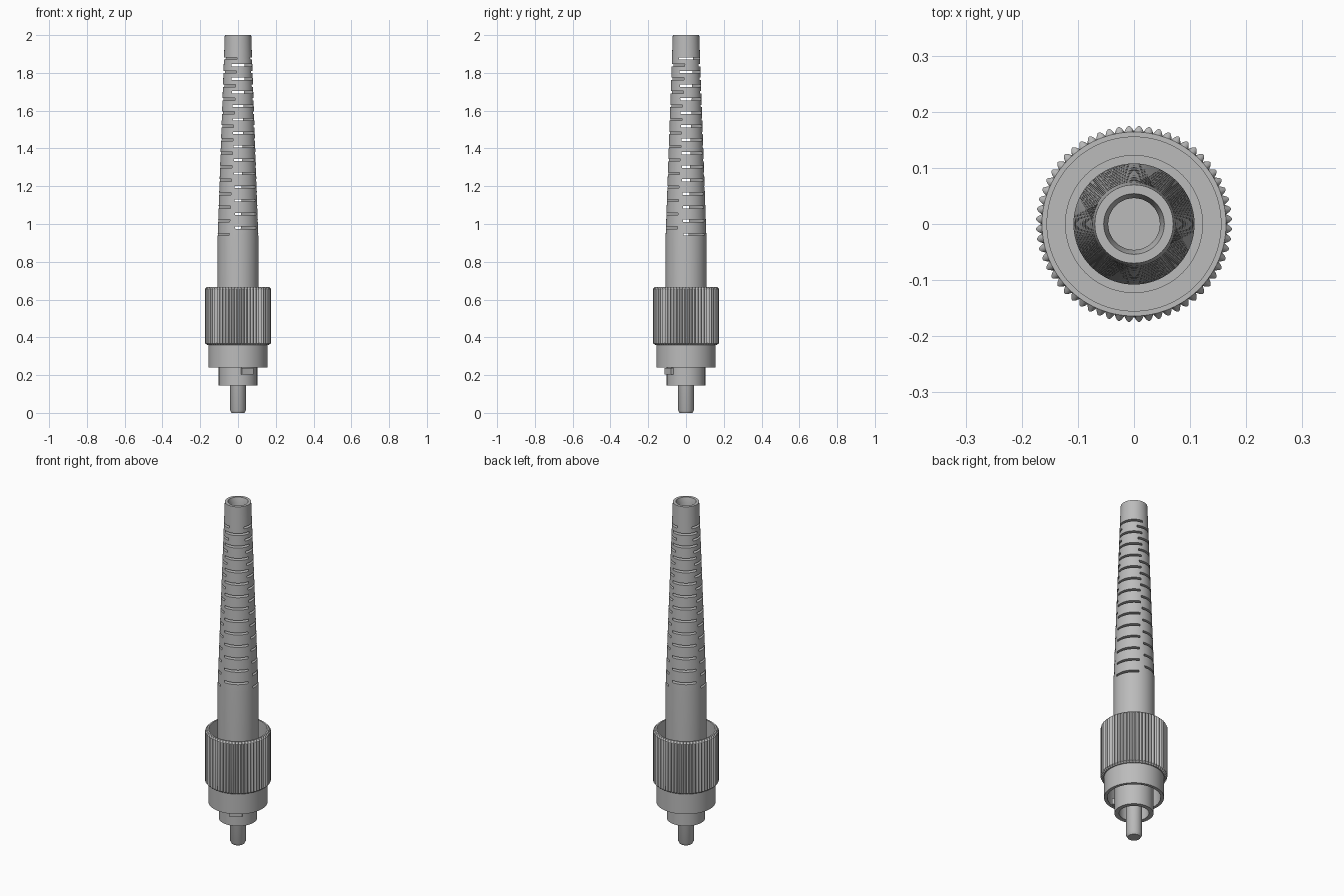
import bpy
import bmesh
import math
from mathutils import Matrix

cube = bpy.data.objects.get("Cube")
if cube:
    bpy.data.objects.remove(cube, do_unlink=True)

grey = bpy.data.materials.new("satin grey")
grey.use_nodes = True
grey.diffuse_color = (0.5, 0.5, 0.5, 1)
grey.node_tree.nodes["Principled BSDF"].inputs["Base Color"].default_value = (0.5, 0.5, 0.5, 1)

KEY_TURN = math.radians(28.5)


def make_object(name, bm, smooth=True):
    bmesh.ops.recalc_face_normals(bm, faces=bm.faces)
    mesh = bpy.data.meshes.new(name)
    bm.to_mesh(mesh)
    bm.free()
    mesh.materials.append(grey)
    obj = bpy.data.objects.new(name, mesh)
    bpy.context.collection.objects.link(obj)
    if smooth:
        shade(obj)
    return obj


def shade(obj):
    bpy.ops.object.select_all(action='DESELECT')
    obj.select_set(True)
    bpy.context.view_layer.objects.active = obj
    bpy.ops.object.shade_smooth_by_angle(angle=math.radians(30))


def lathe(name, profile, segments=72, teeth=0, smooth=True):
    """Revolve a closed (radius, height, tooth depth) profile around z."""
    bm = bmesh.new()
    rings = []
    for s in range(segments):
        a = 2 * math.pi * s / segments
        ridge = abs(math.sin(teeth * a / 2))
        ring = []
        for r, z, *depth in profile:
            radius = r + (depth[0] * ridge if depth else 0)
            ring.append(bm.verts.new((radius * math.cos(a), radius * math.sin(a), z)))
        rings.append(ring)
    count = len(profile)
    for s in range(segments):
        a, b = rings[s], rings[(s + 1) % segments]
        for i in range(count):
            j = (i + 1) % count
            bm.faces.new((a[i], b[i], b[j], a[j]))
    # Points on the axis collapse into poles
    bmesh.ops.remove_doubles(bm, verts=bm.verts, dist=1e-5)
    return make_object(name, bm, smooth)


def add_box(bm, size, location, turn):
    matrix = (Matrix.Rotation(turn, 4, 'Z') @ Matrix.Translation(location)
              @ Matrix.Diagonal((*size, 1)))
    bmesh.ops.create_cube(bm, size=1, matrix=matrix)


# Tapered strain relief boot with a deep bore
boot = lathe("strain_relief_boot", [
    (0, 0.48), (0.108, 0.48), (0.108, 0.93), (0.07, 2.0),
    (0.054, 2.0), (0.046, 1.97), (0.046, 0.88), (0, 0.88)], smooth=False)

# Flex slots, alternating a quarter turn from level to level
bm = bmesh.new()
for level in range(27):
    add_box(bm, (0.3, 0.126, 0.012), (0, 0, 0.945 + level * 0.0358),
            KEY_TURN + (level % 2) * math.pi / 2)
cutter = make_object("slot_cutter", bm, smooth=False)
cutter.hide_render = True
slots = boot.modifiers.new("flex slots", 'BOOLEAN')
slots.operation = 'DIFFERENCE'
slots.solver = 'EXACT'
slots.object = cutter
bpy.context.view_layer.objects.active = boot
boot.select_set(True)
bpy.ops.object.modifier_apply(modifier=slots.name)
bpy.data.objects.remove(cutter, do_unlink=True)
shade(boot)

# Knurled coupling nut, recessed at the top
lathe("knurled_nut", [
    (0.1, 0.36), (0.162, 0.36), (0.165, 0.368, 0.01), (0.165, 0.657, 0.01),
    (0.164, 0.667), (0.155, 0.667), (0.155, 0.52), (0.1, 0.52)],
    segments=480, teeth=60)

# Flange around the foot of the boot
lathe("boot_flange", [(0.1, 0.48), (0.123, 0.48), (0.123, 0.55), (0.1, 0.55)])

# Threaded-nut skirt, open below
lathe("nut_skirt", [(0.14, 0.24), (0.157, 0.24), (0.157, 0.38), (0.14, 0.38)])

# Inner barrel around the ferrule
lathe("inner_barrel", [(0.078, 0.145), (0.102, 0.145), (0.102, 0.42), (0.078, 0.42)])

# Ferrule with a chamfered tip
lathe("ferrule", [(0, 0), (0.034, 0), (0.042, 0.014), (0.042, 0.42), (0, 0.42)],
      segments=48)

# Closing disc inside the nut
lathe("inner_disc", [(0, 0.4), (0.15, 0.4), (0.15, 0.43), (0, 0.43)])

# Alignment key on the side of the barrel
bm = bmesh.new()
add_box(bm, (0.07, 0.03, 0.034), (0, -0.095, 0.221), KEY_TURN)
make_object("alignment_key", bm, smooth=False)
